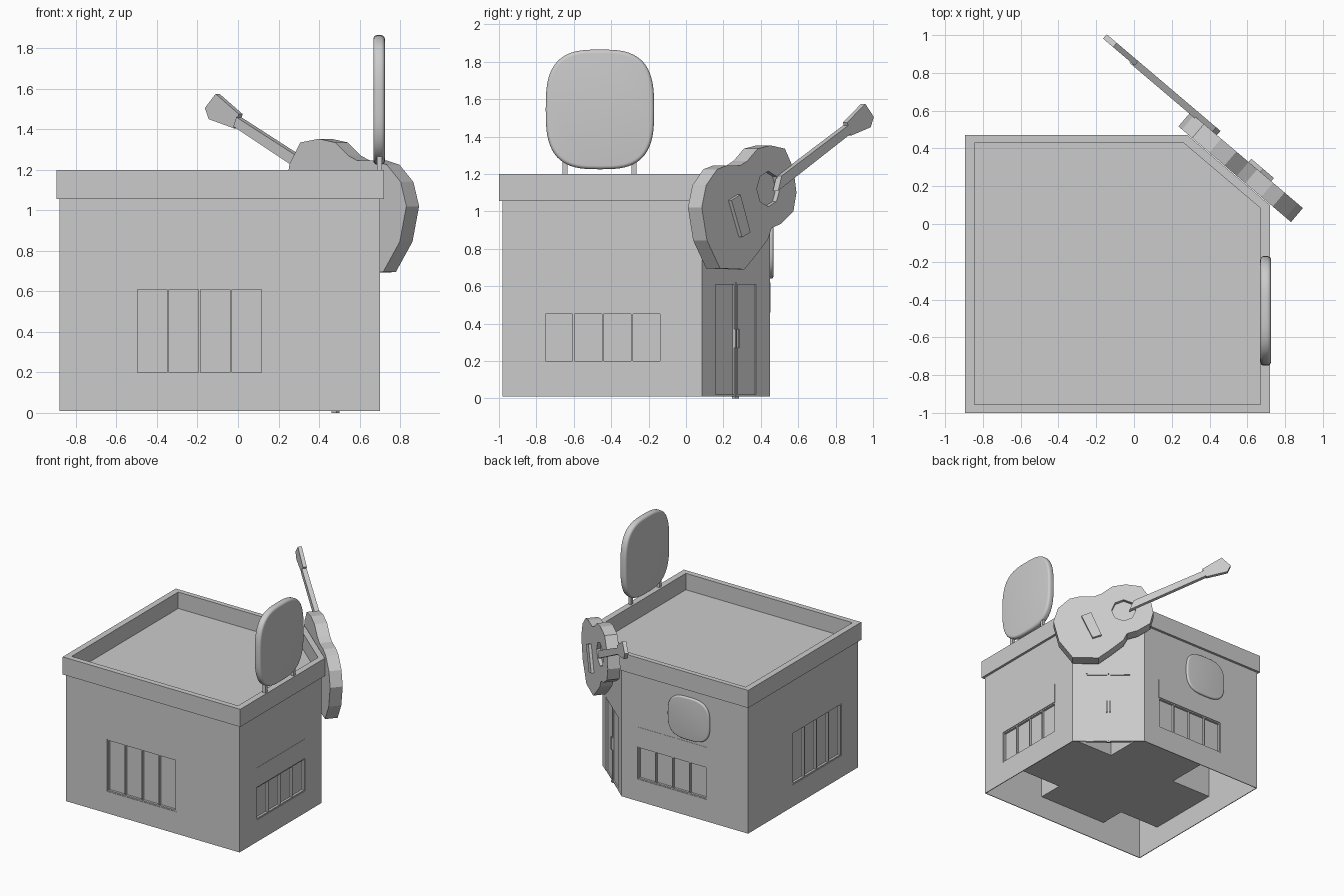
import bpy, bmesh, math
from mathutils import Matrix

cube = bpy.data.objects.get("Cube")
if cube:
    bpy.data.objects.remove(cube)

GREY = (0.6, 0.6, 0.6, 1)
mat = bpy.data.materials.new("plain_grey")
mat.use_nodes = True
mat.diffuse_color = GREY
mat.node_tree.nodes["Principled BSDF"].inputs["Base Color"].default_value = GREY

PLAN = Matrix()
NX, NY = 0.647, 0.762  # outward direction of the cut corner


def facade(deg):
    """Frame whose x runs along a wall, y goes up and z points outward."""
    return Matrix.Rotation(math.radians(deg), 4, 'Z') @ Matrix.Rotation(math.pi / 2, 4, 'X')


FRONT, RIGHT, BACK, LEFT = (facade(d) for d in (0, 90, 180, -90))
CORNER = facade(180 - math.degrees(math.atan2(NX, NY)))


def rect(x0, x1, y0, y1):
    return [(x0, y0), (x1, y0), (x1, y1), (x0, y1)]


def plan(x0, x1, y0, y1, d):
    """Rectangle whose far corner is cut at distance d from the centre."""
    return [(x0, y0), (x1, y0), (x1, (d - NX * x1) / NY), ((d - NY * y1) / NX, y1), (x0, y1)]


def oval(cx, cy, rx, ry, n=64, power=3.0):
    pts = []
    for i in range(n):
        t = 2 * math.pi * i / n
        c, s = math.cos(t), math.sin(t)
        pts.append((cx + rx * math.copysign(abs(c) ** (2 / power), c),
                    cy + ry * math.copysign(abs(s) ** (2 / power), s)))
    return pts


def add_prism(bm, pts, c0, c1, frame, hole=None):
    def loop(points, c):
        return [bm.verts.new(frame @ Matrix.Translation((x, y, c)).translation) for x, y in points]

    def band(a, b):
        for i in range(len(a)):
            j = (i + 1) % len(a)
            bm.faces.new((a[i], a[j], b[j], b[i]))

    low, high = loop(pts, c0), loop(pts, c1)
    band(low, high)
    if hole:
        in_low, in_high = loop(hole, c0), loop(hole, c1)
        band(in_high, in_low)
        band(high, in_high)
        band(in_low, low)
    else:
        bm.faces.new(low[::-1])
        bm.faces.new(high)


def build(name, *prisms):
    bm = bmesh.new()
    for p in prisms:
        add_prism(bm, *p)
    bmesh.ops.recalc_face_normals(bm, faces=bm.faces)
    mesh = bpy.data.meshes.new(name)
    bm.to_mesh(mesh)
    bm.free()
    mesh.materials.append(mat)
    ob = bpy.data.objects.new(name, mesh)
    bpy.context.collection.objects.link(ob)
    return ob


def activate(ob):
    bpy.ops.object.select_all(action='DESELECT')
    ob.select_set(True)
    bpy.context.view_layer.objects.active = ob


def carve(target, *prisms):
    cutter = build("cutter", *prisms)
    cutter.hide_render = True
    mod = target.modifiers.new("carve", 'BOOLEAN')
    mod.operation, mod.solver, mod.object = 'DIFFERENCE', 'EXACT', cutter
    activate(target)
    bpy.ops.object.modifier_apply(modifier=mod.name)
    bpy.data.objects.remove(cutter)


# Thin walls, roof and parapet
walls = build("walls", (plan(-0.88, 0.70, -0.98, 0.45, 0.518), 0.01, 1.06, PLAN,
                        plan(-0.874, 0.694, -0.974, 0.444, 0.512)))
build("roof", (plan(-0.86, 0.68, -0.96, 0.43, 0.503), 1.045, 1.065, PLAN))
build("parapet", (plan(-0.895, 0.72, -1.0, 0.47, 0.542), 1.055, 1.2, PLAN,
                  plan(-0.845, 0.67, -0.955, 0.43, 0.497)))

# Two crossing window blocks run through the building; their ends are the panes
HALF, SILL, HEAD, DEEP = 0.316, 0.19, 0.62, 0.022
build("window_block_lengthwise", (rect(-0.506, 0.126, SILL, HEAD), DEEP - 0.45, 0.98 - DEEP, FRONT))
build("window_block_crosswise", (rect(-0.761, -0.129, SILL, HEAD), DEEP - 0.88, 0.70 - DEEP, RIGHT))

# Window openings with a frame and three mullions; two have a covered upper part
windows = [("front", FRONT, -0.19, 0.98, HEAD), ("right", RIGHT, -0.445, 0.70, 0.46),
           ("back", BACK, 0.19, 0.45, 0.46), ("left", LEFT, 0.445, 0.88, HEAD)]
for side, frame, mid, wall, top in windows:
    carve(walls, (rect(mid - HALF, mid + HALF, SILL, top), wall - 0.05, wall + 0.05, frame))
    a, b = wall - DEEP - 0.002, wall - 0.004
    bars = [(rect(mid - HALF, mid + HALF, z, z + 0.01), a, b, frame) for z in (SILL, top - 0.01)]
    for k in range(5):
        x = mid + (k - 2) * (HALF - 0.005) / 2
        bars.append((rect(x - 0.005, x + 0.005, SILL + 0.01, top - 0.01), a, b, frame))
    build(side + "_window_frame", *bars)
    if top < HEAD:
        build(side + "_window_cover",
              (rect(mid - HALF, mid + HALF, top, HEAD), wall - 0.01, wall + 0.002, frame))

# Double door on the cut corner
DOOR, W = -0.196, 0.518
carve(walls, (rect(DOOR - 0.178, DOOR + 0.178, 0, HEAD), W - 0.05, W + 0.05, CORNER))
for s, side in ((1, "left"), (-1, "right")):
    def leaf(x0, x1, z0, z1):
        return rect(*sorted((DOOR + s * x0, DOOR + s * x1)), z0, z1)
    build(side + "_door", (leaf(0.004, 0.178, 0.01, HEAD), W - 0.02, W - 0.002, CORNER,
                           leaf(0.014, 0.168, 0.02, HEAD - 0.01)))
    build(side + "_door_panel", (leaf(0.0, 0.178, 0.01, HEAD), W - 0.02, W - 0.012, CORNER))
    build(side + "_door_handle", (leaf(0.008, 0.016, 0.27, 0.37), W - 0.012, W + 0.01, CORNER))
build("door_stop", (rect(DOOR - 0.016, DOOR + 0.016, 0, 0.012), W - 0.015, W + 0.005, CORNER))


# Rounded signs
def sign(name, outline, c0, c1, frame, radius):
    ob = build(name, (outline, c0, c1, frame))
    mod = ob.modifiers.new("round", 'BEVEL')
    mod.width, mod.segments, mod.limit_method, mod.angle_limit = radius, 5, 'ANGLE', math.radians(50)
    activate(ob)
    bpy.ops.object.modifier_apply(modifier=mod.name)
    bpy.ops.object.shade_smooth_by_angle(angle=math.radians(40))


sign("roof_sign", oval(-0.46, 1.545, 0.29, 0.32), 0.668, 0.725, RIGHT, 0.02)
sign("back_sign", oval(0.345, 0.815, 0.19, 0.175), 0.43, 0.467, BACK, 0.012)
for i, y in enumerate((-0.647, -0.278)):
    build(f"sign_post_{i + 1}", (rect(y - 0.013, y + 0.013, 1.19, 1.3), 0.685, 0.711, RIGHT))

# Guitar leaning on the cut corner
body_outline = [(-0.5, 1.225), (-0.42, 1.245), (-0.31, 1.245), (-0.25, 1.27), (-0.165, 1.335),
                (-0.06, 1.353), (0.06, 1.335), (0.13, 1.23), (0.155, 1.1), (0.13, 1.0),
                (0.03, 0.935), (-0.05, 0.91), (-0.08, 0.85), (-0.167, 0.775), (-0.275, 0.69),
                (-0.476, 0.695), (-0.584, 0.845), (-0.627, 1.02), (-0.59, 1.14)]
body = build("guitar_body", (body_outline, 0.546, 0.643, CORNER))
carve(body, (oval(-0.077, 1.12, 0.095, 0.095, 8, 2), 0.615, 0.7, CORNER))
build("guitar_bridge", ([(-0.407, 1.059), (-0.332, 1.09), (-0.25, 0.887), (-0.32, 0.862)],
                        0.63, 0.665, CORNER))
build("guitar_neck", ([(-0.03, 1.11), (0.57, 1.415), (0.55, 1.46), (0.0, 1.19)],
                      0.635, 0.672, CORNER))
build("guitar_head", ([(0.572, 1.405), (0.735, 1.45), (0.76, 1.505), (0.69, 1.575), (0.54, 1.475)],
                      0.642, 0.672, CORNER))
